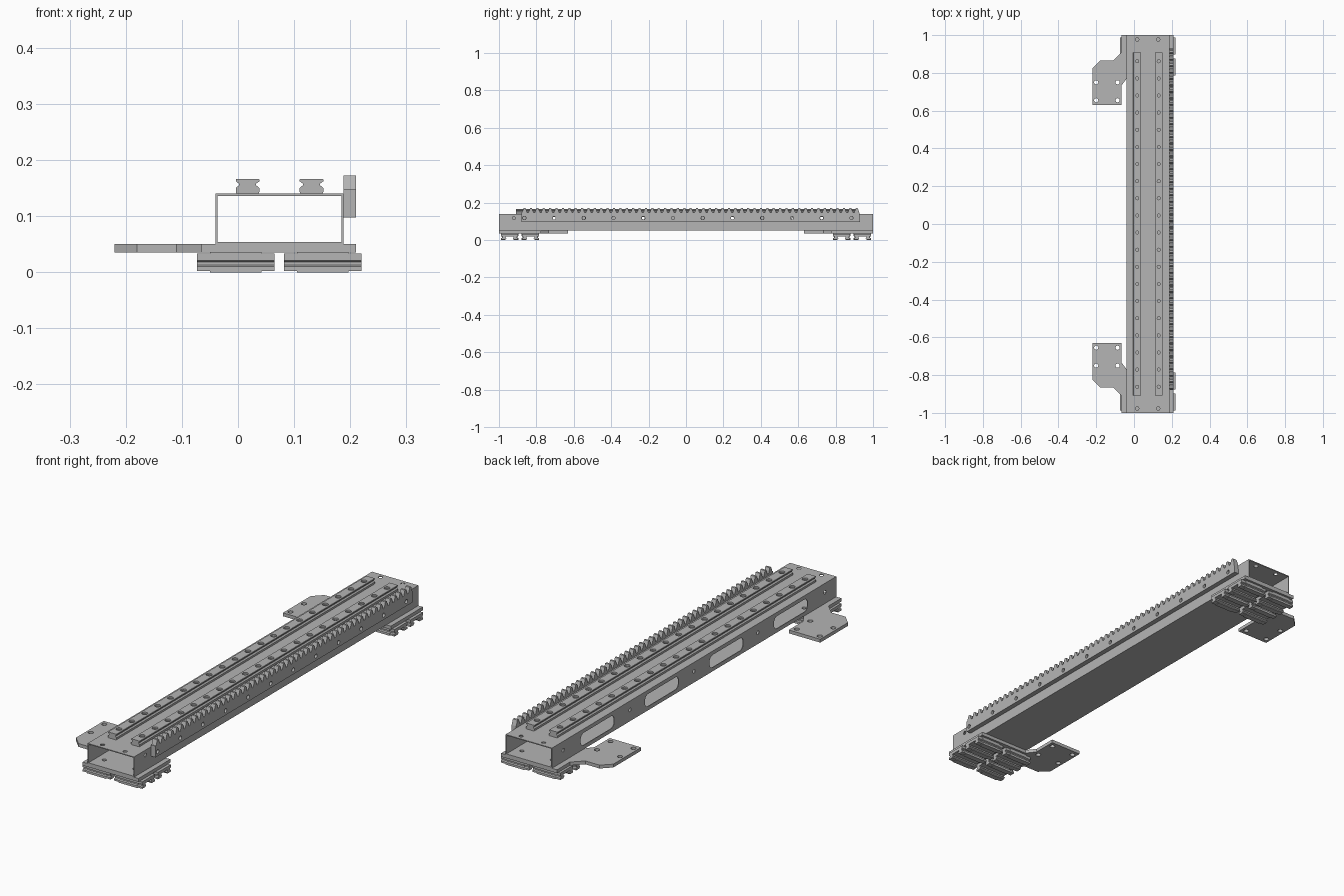
import bpy
import bmesh
import math
from mathutils import Vector

cube = bpy.data.objects.get("Cube")
if cube:
    bpy.data.objects.remove(cube, do_unlink=True)

grey = bpy.data.materials.new("machined_grey")
grey.use_nodes = True
colour = (0.46, 0.46, 0.46, 1)
grey.diffuse_color = colour
grey.node_tree.nodes["Principled BSDF"].inputs["Base Color"].default_value = colour


def prism(bm, profile, axis, lo, hi):
    """Extrude a closed 2D profile along an axis."""
    def place(a, b, c):
        return Vector({"x": (c, a, b), "y": (a, c, b), "z": (a, b, c)}[axis])
    ends = [[bm.verts.new(place(a, b, c)) for a, b in profile] for c in (lo, hi)]
    n = len(profile)
    faces = [bm.faces.new(ends[0]), bm.faces.new(ends[1])]
    for i in range(n):
        j = (i + 1) % n
        faces.append(bm.faces.new((ends[0][i], ends[0][j], ends[1][j], ends[1][i])))
    bmesh.ops.recalc_face_normals(bm, faces=faces)


def make(name, solids):
    """Make an object from a list of (profile, axis, lo, hi) solids."""
    bm = bmesh.new()
    for solid in solids:
        prism(bm, *solid)
    mesh = bpy.data.meshes.new(name)
    bm.to_mesh(mesh)
    bm.free()
    mesh.materials.append(grey)
    obj = bpy.data.objects.new(name, mesh)
    bpy.context.collection.objects.link(obj)
    return obj


def cut(obj, solids):
    """Subtract non-overlapping solids and bake the result."""
    cutter = make("cutter", solids)
    cutter.hide_render = True
    mod = obj.modifiers.new("cut", "BOOLEAN")
    mod.operation = "DIFFERENCE"
    mod.solver = "EXACT"
    mod.object = cutter
    graph = bpy.context.evaluated_depsgraph_get()
    result = bpy.data.meshes.new_from_object(obj.evaluated_get(graph))
    obj.modifiers.clear()
    obj.data = result
    bpy.data.objects.remove(cutter, do_unlink=True)


def rect(a0, b0, a1, b1):
    return [(a0, b0), (a1, b0), (a1, b1), (a0, b1)]


def circle(a, b, r, n=20):
    return [(a + r * math.cos(i * math.tau / n), b + r * math.sin(i * math.tau / n))
            for i in range(n)]


def rounded(a, b, half_a, half_b, r, n=6):
    points = []
    for k, (sa, sb) in enumerate([(1, 1), (-1, 1), (-1, -1), (1, -1)]):
        for i in range(n + 1):
            t = (k + i / n) * math.pi / 2
            points.append((a + sa * (half_a - r) + r * math.cos(t),
                           b + sb * (half_b - r) + r * math.sin(t)))
    return points


# Hollow box beam with side windows and bolt holes
rack_holes = [0.01 + 0.159 * (i - 5.5) for i in range(12)]
floor_holes = [(x, s * y) for x in (0.0, 0.15) for y in (0.83, 0.94) for s in (-1, 1)]
beam = make("box_beam", [(rect(-0.04, 0.05, 0.188, 0.14), "y", -1, 1)])
cut(beam, [(rect(-0.0365, 0.054, 0.1845, 0.136), "y", -1.1, 1.1)])
cut(beam, [(rounded(y, 0.095, 0.118, 0.028, 0.022), "x", -0.06, -0.02)
           for y in (-0.68, -0.227, 0.227, 0.68)]
    + [(circle(y, 0.1, 0.008), "x", -0.06, -0.02) for y in (-0.92, -0.45, 0, 0.45, 0.92)]
    + [(circle(y, 0.118, 0.008), "x", 0.17, 0.2) for y in [-0.92] + rack_holes]
    + [(circle(x, y, 0.009), "z", 0.12, 0.16) for x in (0.017, 0.128) for y in (-0.977, 0.977)]
    + [(circle(x, y, 0.009), "z", 0.04, 0.07) for x, y in floor_holes])

# Two grooved guide rails with counterbored bolt holes
half_rail = [(0.019, 0.14), (0.021, 0.143), (0.021, 0.15), (0.0155, 0.155),
             (0.0155, 0.158), (0.021, 0.162), (0.021, 0.165), (0.02, 0.166)]
rail_holes = [0.0907 * (i - 9.5) for i in range(20)]
for name, x in (("rail_outer", 0.017), ("rail_inner", 0.131)):
    profile = [(x + a, b) for a, b in half_rail]
    profile += [(x - a, b) for a, b in reversed(half_rail)]
    rail = make(name, [(profile, "y", -0.909, 0.909)])
    cut(rail, [(circle(x, y, 0.0125), "z", 0.1595, 0.18) for y in rail_holes])
    cut(rail, [(circle(x, y, 0.008), "z", 0.13, 0.18) for y in rail_holes])

# Toothed rack along the beam side
start, stop, pitch, teeth = -0.88, 0.93, 0.03415, 53
root, tip = 0.148, 0.172
profile = [(start, 0.098), (stop, 0.098)]
for i in reversed(range(teeth)):
    mid = start + pitch * (i + 0.5)
    profile += [(mid + 0.0134, root), (mid + 0.0046, tip),
                (mid - 0.0046, tip), (mid - 0.0134, root)]
profile.append((start, root))
rack = make("toothed_rack", [(profile, "x", 0.188, 0.21)])
cut(rack, [(circle(y, 0.118, 0.009), "x", 0.18, 0.22) for y in rack_holes])

# Carriage cross-section: side grooves and a rail channel underneath
half_block = [(0.047, 0.035), (0.047, 0.021), (0.041, 0.018), (0.041, 0.013), (0.047, 0.01),
              (0.047, 0.0), (0.022, 0.0), (0.022, 0.004), (0.017, 0.008), (0.017, 0.011),
              (0.022, 0.014), (0.022, 0.019)]


def block_profile(y, inset):
    low, high = inset, 0.035 - inset
    half = [(a - (inset if a > 0.04 else 0), min(max(b, low), high)) for a, b in half_block]
    return [(y + a, b) for a, b in half] + [(y - a, b) for a, b in reversed(half)]


# Mounting plate and four carriages at each end of the beam
outline = [(-0.065, 1), (-0.065, 0.91), (-0.11, 0.865), (-0.18, 0.865), (-0.22, 0.825),
           (-0.22, 0.63), (-0.065, 0.63), (-0.065, 0.735), (-0.035, 0.775), (0.21, 0.775),
           (0.21, 1)]
for end, s in (("front", -1), ("back", 1)):
    plate = make(end + "_plate", [([(x, s * y) for x, y in outline], "z", 0.035, 0.05)])
    cut(plate, [(circle(x, s * y, 0.011), "z", 0.02, 0.06)
                for x in (-0.2, -0.087) for y in (0.655, 0.75)]
        + [(circle(x, y, 0.009), "z", 0.02, 0.06) for x, y in floor_holes if y * s > 0])
    for side, x in (("right", -0.004), ("left", 0.151)):
        for place, y in (("inner", 0.832), ("outer", 0.943)):
            make(f"{end}_{side}_{place}_carriage", [
                (block_profile(s * y, 0), "x", x - 0.046, x + 0.046),
                (block_profile(s * y, 0.002), "x", x - 0.069, x - 0.046),
                (block_profile(s * y, 0.002), "x", x + 0.046, x + 0.069)])
